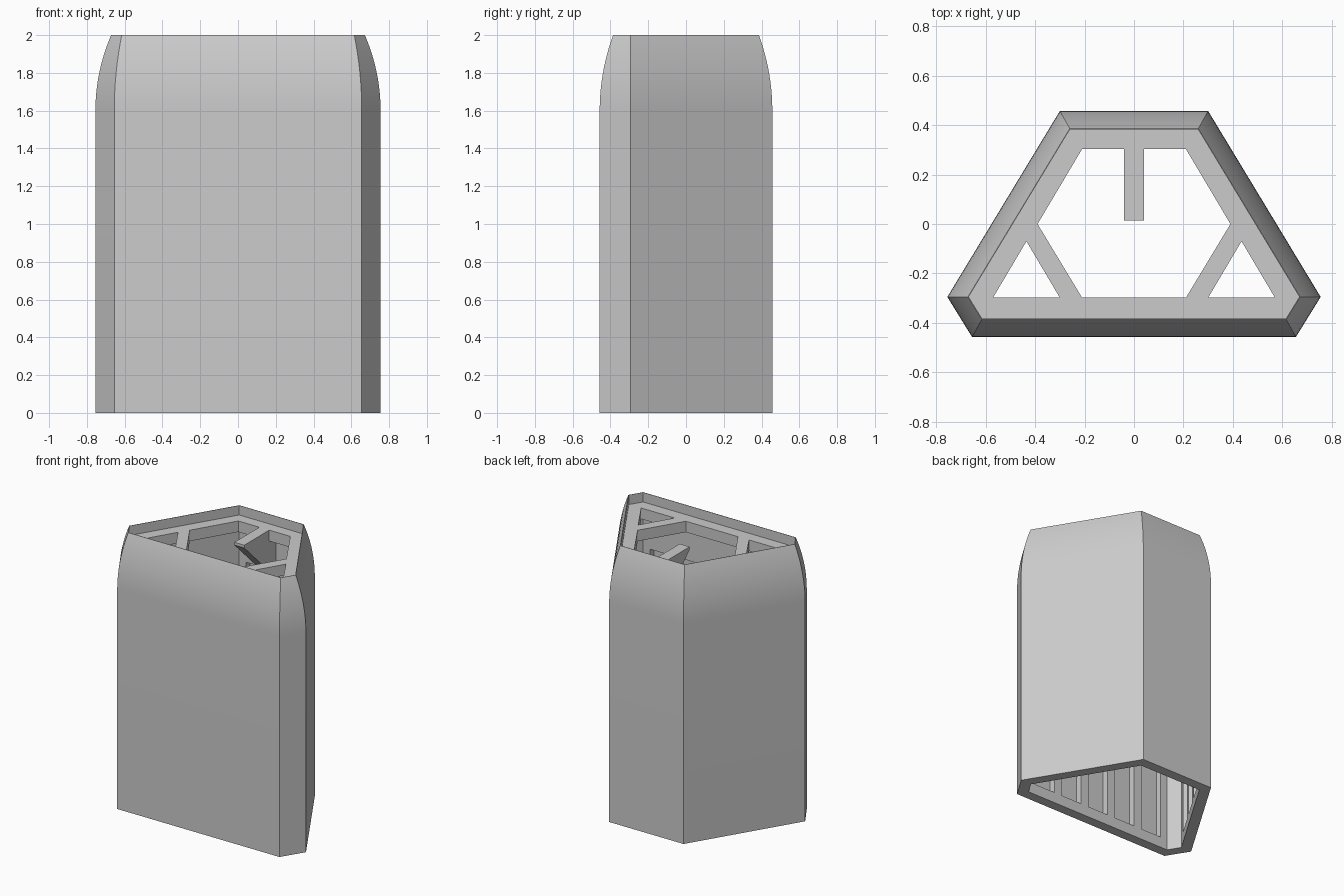
import bpy, bmesh, math
from mathutils import Vector, Matrix

if "Cube" in bpy.data.objects:
    bpy.data.objects.remove(bpy.data.objects["Cube"])

HEIGHT, WALL = 2.0, 0.074
PLATE_TOP, PLATE_BOTTOM = 1.93, 1.85
CURVE_START, CURVE_INSET = 1.6, 0.071
OUTLINE = [Vector(p) for p in [(0.755, -0.295), (0.3, 0.457), (-0.3, 0.457),
                               (-0.755, -0.295), (-0.655, -0.457), (0.655, -0.457)]]

grey = bpy.data.materials.new("light grey plastic")
grey.use_nodes = True
grey.diffuse_color = (0.6, 0.6, 0.6, 1)
grey.node_tree.nodes["Principled BSDF"].inputs["Base Color"].default_value = (0.6, 0.6, 0.6, 1)


def inset(points, d):
    """Offset a counter-clockwise convex outline inwards by d."""
    result = []
    for i, p in enumerate(points):
        a = (p - points[i - 1]).normalized()
        b = (points[(i + 1) % len(points)] - p).normalized()
        na, nb = Vector((-a.y, a.x)), Vector((-b.y, b.x))
        result.append(p + (na + nb) * d / (1 + na.dot(nb)))
    return result


def make_object(name, bm):
    bmesh.ops.recalc_face_normals(bm, faces=bm.faces)
    mesh = bpy.data.meshes.new(name)
    bm.to_mesh(mesh)
    bm.free()
    mesh.materials.append(grey)
    obj = bpy.data.objects.new(name, mesh)
    bpy.context.collection.objects.link(obj)
    return obj


def loft(name, sections):
    """Capped solid through (outline, height) sections."""
    bm = bmesh.new()
    rings = [[bm.verts.new((p[0], p[1], z)) for p in pts] for pts, z in sections]
    n = len(rings[0])
    for low, high in zip(rings, rings[1:]):
        for i in range(n):
            j = (i + 1) % n
            bm.faces.new((low[i], low[j], high[j], high[i]))
    bm.faces.new(rings[0][::-1])
    bm.faces.new(rings[-1])
    return make_object(name, bm)


def cut(target, cutter):
    """Subtract the cutter from the target and remove it."""
    cutter.hide_render = True
    mod = target.modifiers.new("cut", 'BOOLEAN')
    mod.operation = 'DIFFERENCE'
    mod.solver = 'EXACT'
    mod.object = cutter
    bpy.context.view_layer.objects.active = target
    bpy.ops.object.modifier_apply(modifier=mod.name)
    bpy.data.objects.remove(cutter)


# Outer shell: straight sides with the top curving inwards
rise = HEIGHT - CURVE_START
radius = (rise ** 2 + CURVE_INSET ** 2) / (2 * CURVE_INSET)
sections = [(OUTLINE, 0)]
for k in range(13):
    dz = rise * k / 12
    sections.append((inset(OUTLINE, radius - math.sqrt(radius ** 2 - dz ** 2)), CURVE_START + dz))
shell = loft("shell", sections)

# Open cavity through the whole height
inner = inset(OUTLINE, WALL)
cut(shell, loft("cavity_cutter", [(inner, -0.1), (inner, HEIGHT + 0.1)]))

# Rows of tall recesses inside the four long walls
bm = bmesh.new()
for edge, count in {0: 3, 1: 2, 2: 3, 4: 5}.items():
    a, b = inner[edge], inner[(edge + 1) % 6]
    along = (b - a).normalized()
    turn = Matrix.Rotation(math.atan2(along.y, along.x), 4, 'Z')
    for k in range(count):
        c = (a + b) / 2 + along * (k - (count - 1) / 2) * 0.236
        bmesh.ops.create_cube(bm, size=1, matrix=Matrix.Translation((c.x, c.y, 0.84))
                              @ turn @ Matrix.Diagonal((0.17, 0.09, 1.52, 1)))
cut(shell, make_object("recess_cutter", bm))

# Recessed top frame with a central opening and two corner triangles
frame = loft("top_frame", [(inner, PLATE_BOTTOM), (inner, PLATE_TOP)])
centre = [(0.39, 0), (0.21, 0.303), (-0.21, 0.303), (-0.39, 0), (-0.21, -0.298), (0.21, -0.298)]
triangle = [(0.3, -0.298), (0.57, -0.298), (0.435, -0.07)]
for hole in (centre, triangle, [(-x, y) for x, y in triangle]):
    cut(frame, loft("hole_cutter", [(hole, 1.7), (hole, HEIGHT)]))

# Sloping support under the tongue at the back
bm = bmesh.new()
profile = [(0.384, PLATE_TOP), (0.015, PLATE_TOP), (0.015, PLATE_TOP - 0.02), (0.384, 1.55)]
face = bm.faces.new([bm.verts.new((-0.04, y, z)) for y, z in profile])
side = bmesh.ops.extrude_face_region(bm, geom=[face])["geom"]
bmesh.ops.translate(bm, vec=(0.08, 0, 0), verts=[v for v in side if isinstance(v, bmesh.types.BMVert)])
tongue = make_object("back_tongue", bm)

# Smooth only the curved top of the shell
bpy.ops.object.select_all(action='DESELECT')
shell.select_set(True)
bpy.context.view_layer.objects.active = shell
bpy.ops.object.shade_smooth_by_angle(angle=math.radians(20))
